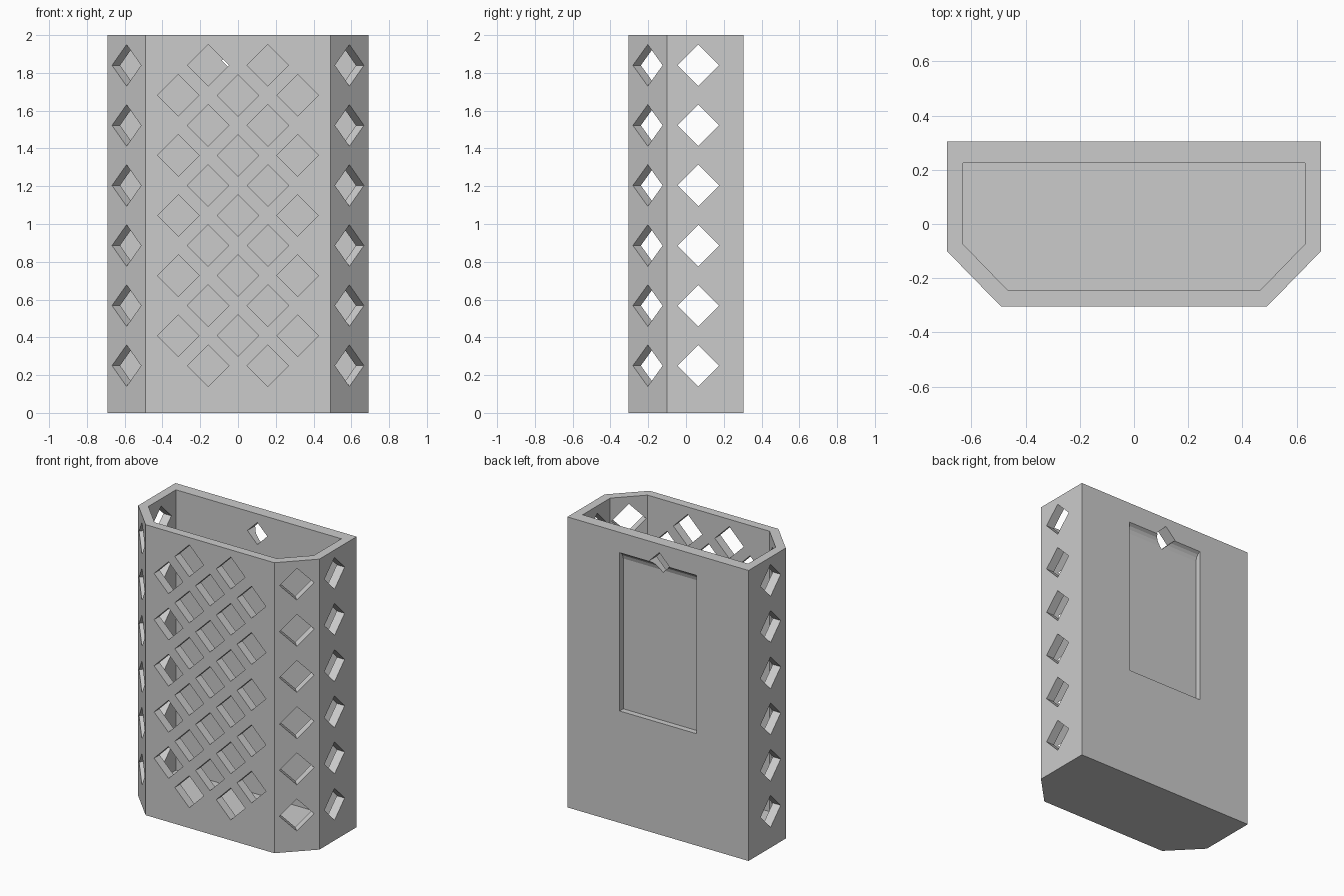
import bpy, bmesh
from math import radians
from mathutils import Matrix, Vector

cube = bpy.data.objects.get("Cube")
if cube:
    bpy.data.objects.remove(cube, do_unlink=True)

gray = bpy.data.materials.new("light gray")
gray.use_nodes = True
gray.diffuse_color = (0.6, 0.6, 0.6, 1)
gray.node_tree.nodes["Principled BSDF"].inputs["Base Color"].default_value = (0.6, 0.6, 0.6, 1)


def add_prism(bm, profile, low, high, matrix=Matrix()):
    """Extrude a local XY profile from low to high along local Z."""
    rings = [[bm.verts.new(matrix @ Vector((x, y, z))) for x, y in profile] for z in (low, high)]
    bm.faces.new(rings[0][::-1])
    bm.faces.new(rings[1])
    n = len(profile)
    for i in range(n):
        j = (i + 1) % n
        bm.faces.new((rings[0][i], rings[0][j], rings[1][j], rings[1][i]))


def add_diamond(bm, center, angle, half, reach):
    """Diamond cutter; angle 0 faces the front, 90 faces +x."""
    m = (Matrix.Translation(center) @ Matrix.Rotation(radians(angle), 4, 'Z')
         @ Matrix.Rotation(radians(90), 4, 'X'))
    add_prism(bm, [(half, 0), (0, half), (-half, 0), (0, -half)], -reach, reach, m)


def finish(bm, name):
    bmesh.ops.recalc_face_normals(bm, faces=bm.faces)
    mesh = bpy.data.meshes.new(name)
    bm.to_mesh(mesh)
    bm.free()
    mesh.materials.append(gray)
    obj = bpy.data.objects.new(name, mesh)
    bpy.context.collection.objects.link(obj)
    return obj


def cut(target, cutter):
    cutter.hide_render = True
    mod = target.modifiers.new("cut", 'BOOLEAN')
    mod.operation, mod.solver, mod.object = 'DIFFERENCE', 'EXACT', cutter
    bpy.context.view_layer.objects.active = target
    bpy.ops.object.modifier_apply(modifier=mod.name)
    bpy.data.objects.remove(cutter, do_unlink=True)


def mirrored(half):
    return half + [(-x, y) for x, y in reversed(half)]


# Bin body with chamfered front corners
bm = bmesh.new()
add_prism(bm, mirrored([(0.49, -0.305), (0.69, -0.1), (0.69, 0.305)]), 0, 2)
bin_body = finish(bm, "bin_body")

# Open cavity above the floor
bm = bmesh.new()
add_prism(bm, mirrored([(0.465, -0.245), (0.63, -0.075), (0.63, 0.225)]), 0.07, 2.2)
cut(bin_body, finish(bm, "cavity_cutter"))

# Diamond lattice on the front, chamfers and sides
bm = bmesh.new()
pitch, half = 0.318, 0.11
for row in range(6):
    z = 0.25 + row * pitch
    for x in (-0.158, 0.158):
        add_diamond(bm, (x, -0.305, z), 0, half, 0.1)
    if row < 5:
        for x in (-0.316, 0, 0.316):
            add_diamond(bm, (x, -0.305, z + pitch / 2), 0, half, 0.1)
    for side in (-1, 1):
        add_diamond(bm, (side * 0.59, -0.2025, z), side * 45, half, 0.075)
        add_diamond(bm, (side * 0.69, 0.065, z), side * 90, half, 0.08)
cut(bin_body, finish(bm, "lattice_cutter"))

# Shallow hanging recess in the back, with a curved ramp at its top
bm = bmesh.new()
along_x = Matrix(((0, 0, 1, 0), (1, 0, 0, 0), (0, 1, 0, 0), (0, 0, 0, 1)))
add_prism(bm, [(0.4, 0.77), (0.4, 1.86), (0.305, 1.86), (0.285, 1.847),
               (0.273, 1.83), (0.265, 1.805), (0.265, 0.77)], -0.292, 0.292, along_x)
cut(bin_body, finish(bm, "recess_cutter"))

# Hanging hole through the back wall
bm = bmesh.new()
add_diamond(bm, (-0.01, 0.28, 1.865), 0, 0.076, 0.12)
cut(bin_body, finish(bm, "hanging_hole_cutter"))
